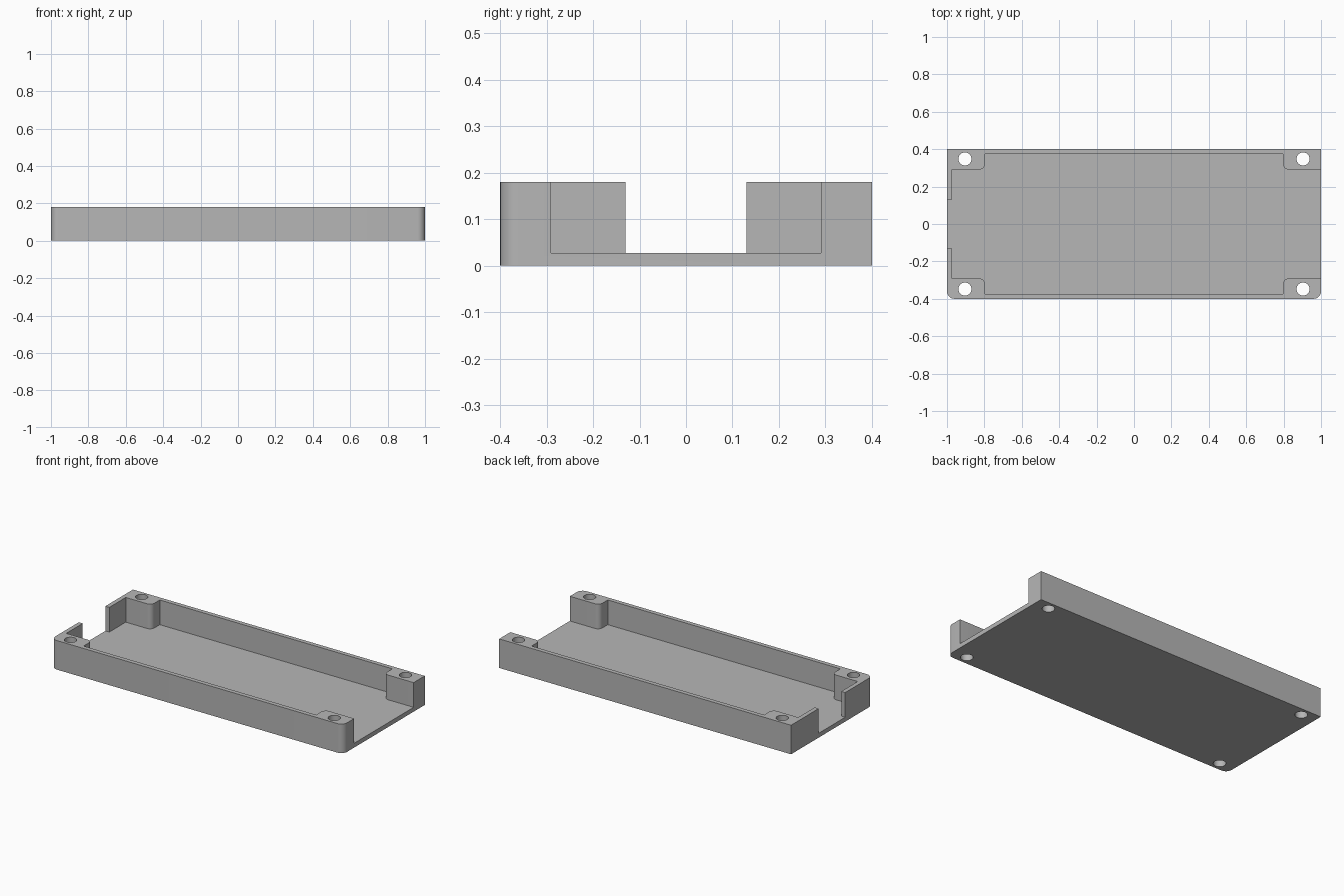
import bpy
import bmesh
import math
from mathutils import Vector

if "Cube" in bpy.data.objects:
    bpy.data.objects.remove(bpy.data.objects["Cube"], do_unlink=True)

HEIGHT, FLOOR = 0.18, 0.027
LENGTH, WIDTH = 1.0, 0.4        # half sizes
WALL = 0.027
POST_X, POST_Y = 0.797, 0.291   # inner faces of the corner posts
SLOT = 0.13                     # half width of the end slot
HOLE_X, HOLE_Y, HOLE_R = 0.904, 0.348, 0.035

grey = bpy.data.materials.new("plain grey")
grey.use_nodes = True
colour = (0.47, 0.47, 0.47, 1)
grey.diffuse_color = colour
grey.node_tree.nodes["Principled BSDF"].inputs["Base Color"].default_value = colour


def rounded(corners, steps=8):
    """Outline from (x, y, radius) corners; a radius of zero stays sharp."""
    out = []
    for i, (x, y, r) in enumerate(corners):
        p = Vector((x, y))
        if not r:
            out.append(p)
            continue
        a = (Vector(corners[i - 1][:2]) - p).normalized()
        b = (Vector(corners[(i + 1) % len(corners)][:2]) - p).normalized()
        centre = p + (a + b) * r
        for k in range(steps + 1):
            t = k / steps * math.pi / 2
            out.append(centre - b * r * math.cos(t) - a * r * math.sin(t))
    return out


def prism(name, outline, low, high):
    bm = bmesh.new()
    face = bm.faces.new([bm.verts.new((p.x, p.y, low)) for p in outline])
    top = bmesh.ops.extrude_face_region(bm, geom=[face])["geom"]
    verts = [v for v in top if isinstance(v, bmesh.types.BMVert)]
    bmesh.ops.translate(bm, vec=(0, 0, high - low), verts=verts)
    bmesh.ops.recalc_face_normals(bm, faces=bm.faces)
    mesh = bpy.data.meshes.new(name)
    bm.to_mesh(mesh)
    bm.free()
    mesh.materials.append(grey)
    ob = bpy.data.objects.new(name, mesh)
    bpy.context.collection.objects.link(ob)
    return ob


# Tray body, rounded only along the two front corners
tray = prism("tray", rounded([
    (-LENGTH, -WIDTH, 0.04), (LENGTH, -WIDTH, 0.04),
    (LENGTH, WIDTH, 0), (-LENGTH, WIDTH, 0)]), 0, HEIGHT)

# Cavity leaves walls, four corner posts, a slotted end and an open end
half = [
    (-1.1, SLOT, 0), (WALL - LENGTH, SLOT, 0), (WALL - LENGTH, POST_Y, 0),
    (-POST_X, POST_Y, 0.03), (-POST_X, WIDTH - WALL, 0),
    (POST_X, WIDTH - WALL, 0), (POST_X, POST_Y, 0.03), (1.1, POST_Y, 0)]
cavity = half + [(x, -y, r) for x, y, r in reversed(half)]
cutters = [prism("cavity_cutter", rounded(cavity), FLOOR, HEIGHT + 0.1)]

# Screw holes through the posts
for sx in (-1, 1):
    for sy in (-1, 1):
        circle = [Vector((sx * HOLE_X + HOLE_R * math.cos(k * math.pi / 16),
                          sy * HOLE_Y + HOLE_R * math.sin(k * math.pi / 16)))
                  for k in range(32)]
        cutters.append(prism("hole_cutter", circle, -0.1, HEIGHT + 0.1))

for cutter in cutters:
    cutter.hide_render = True
    mod = tray.modifiers.new("cut", "BOOLEAN")
    mod.operation = "DIFFERENCE"
    mod.solver = "EXACT"
    mod.object = cutter

# Keep the finished solid and drop the cutters
bpy.context.view_layer.update()
graph = bpy.context.evaluated_depsgraph_get()
solid = bpy.data.meshes.new_from_object(tray.evaluated_get(graph))
tray.modifiers.clear()
tray.data = solid
for cutter in cutters:
    bpy.data.objects.remove(cutter, do_unlink=True)

bpy.ops.object.select_all(action="DESELECT")
tray.select_set(True)
bpy.context.view_layer.objects.active = tray
bpy.ops.object.shade_smooth_by_angle(angle=math.radians(30))
